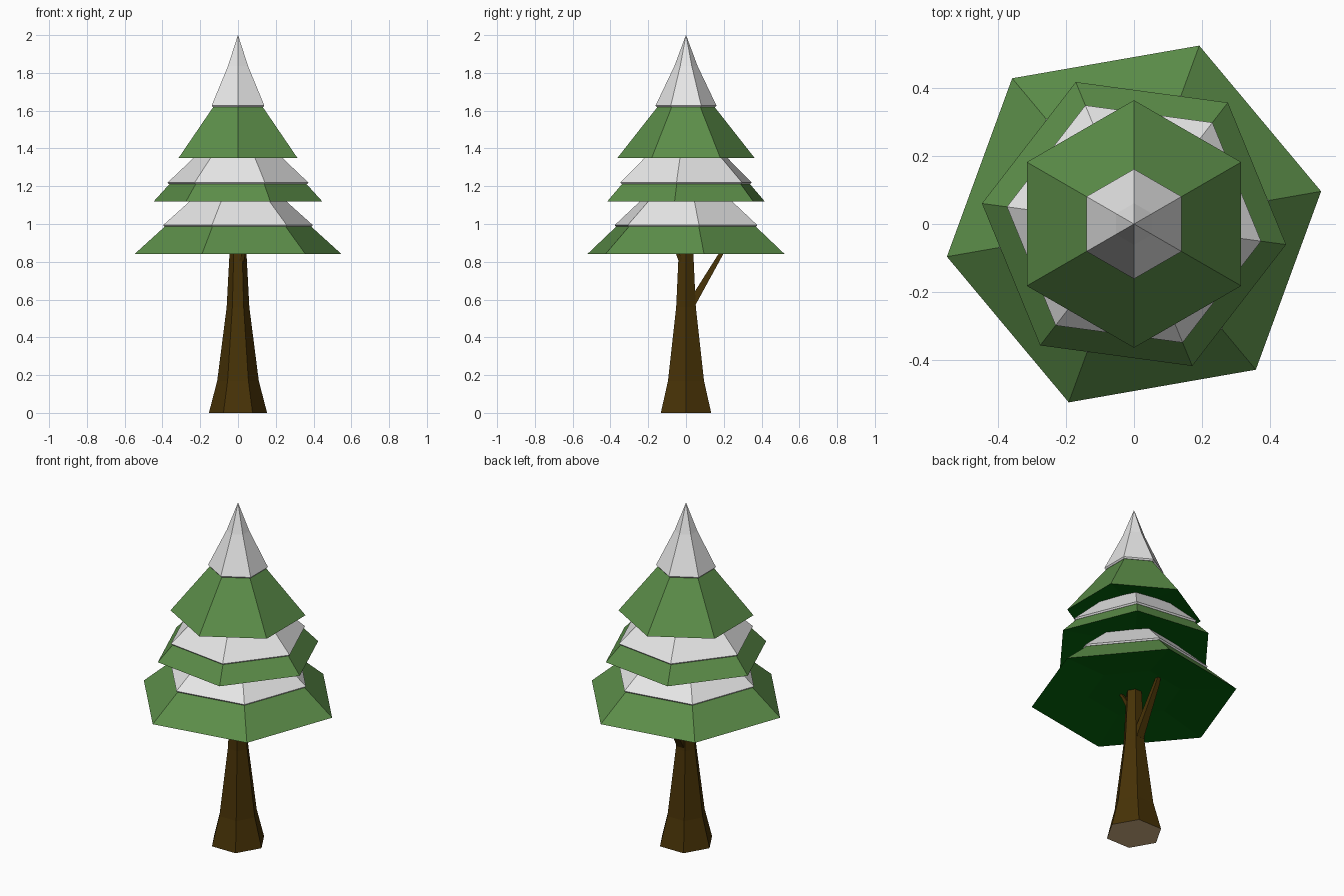
import bpy, bmesh, math
from mathutils import Vector

if "Cube" in bpy.data.objects:
    bpy.data.objects.remove(bpy.data.objects["Cube"])


def srgb(r, g, b):
    return [((c / 255 + 0.055) / 1.055) ** 2.4 for c in (r, g, b)] + [1]


def material(name, *rgb):
    m = bpy.data.materials.new(name)
    m.diffuse_color = srgb(*rgb)
    m.use_nodes = True
    m.node_tree.nodes["Principled BSDF"].inputs["Base Color"].default_value = m.diffuse_color
    return m


GREEN = material("needle green", 92, 142, 73)
DARK = material("underside green", 3, 102, 12)
SNOW = material("snow white", 232, 232, 232)
BARK = material("bark brown", 71, 50, 6)
WOOD = material("cut wood tan", 208, 176, 132)


def finish(name, bm, mats, under=False):
    """Make the object; downward faces take the second material."""
    bmesh.ops.recalc_face_normals(bm, faces=bm.faces)
    me = bpy.data.meshes.new(name)
    for m in mats:
        me.materials.append(m)
    for f in bm.faces:
        f.normal_update()
        if under and f.normal.z < -0.8:
            f.material_index = 1
    bm.to_mesh(me)
    bm.free()
    ob = bpy.data.objects.new(name, me)
    bpy.context.collection.objects.link(ob)
    return ob


def tube(name, rings, sides, mats, turn=0, under=False):
    """Closed low-poly stack; rings are (centre, radius)."""
    bm = bmesh.new()
    loops = []
    for c, r in rings:
        angles = [math.radians(turn) + i * math.tau / sides for i in range(sides)]
        loops.append([bm.verts.new(Vector(c) + Vector((r * math.cos(a), r * math.sin(a), 0)))
                      for a in angles])
    for a, b in zip(loops, loops[1:]):
        for i in range(sides):
            j = (i + 1) % sides
            bm.faces.new((a[i], a[j], b[j], b[i]))
    bm.faces.new(loops[0][::-1])
    bm.faces.new(loops[-1])
    return finish(name, bm, mats, under)


def stack(name, profile, mats, turn=0, under=False):
    return tube(name, [((0, 0, z), r) for r, z in profile], 6, mats, turn, under)


# Trunk with flared foot
stack("trunk", [(0.154, 0), (0.11, 0.17), (0.06, 0.56), (0.042, 0.90)],
      (BARK, WOOD), under=True)

# Branches reaching into the foliage
tube("back_branch", [((0, 0.028, 0.575), 0.034), ((0, 0.187, 0.845), 0.018),
                     ((0.005, 0.215, 0.89), 0.012)], 4, (BARK,), 45)
tube("front_branch", [((0.015, -0.02, 0.79), 0.02), ((0.03, -0.045, 0.845), 0.013),
                      ((0.045, -0.07, 0.89), 0.010)], 4, (BARK,), 45)

# Foliage tiers, each turned differently, slightly hollow below: green and snow profiles
tiers = [
    ("lower", 9.9, [(0.557, 0.84), (0.387, 0.992)],
     [(0.395, 0.986), (0.402, 0.994), (0.22, 1.155)]),
    ("middle", -7.7, [(0.450, 1.12), (0.361, 1.217)],
     [(0.368, 1.211), (0.376, 1.219), (0.20, 1.385)]),
    ("upper", 90, [(0.363, 1.35), (0.146, 1.626)],
     [(0.154, 1.619), (0.161, 1.627), (0.061, 1.837), (0.0005, 2.0)]),
]
for label, turn, green, snow in tiers:
    rim, z = green[0]
    hollow = [(rim * 0.45, z + 0.03)]
    stack(label + "_foliage", hollow + green, (GREEN, DARK), turn, True)
    stack(label + "_snow", snow, (SNOW,), turn)
